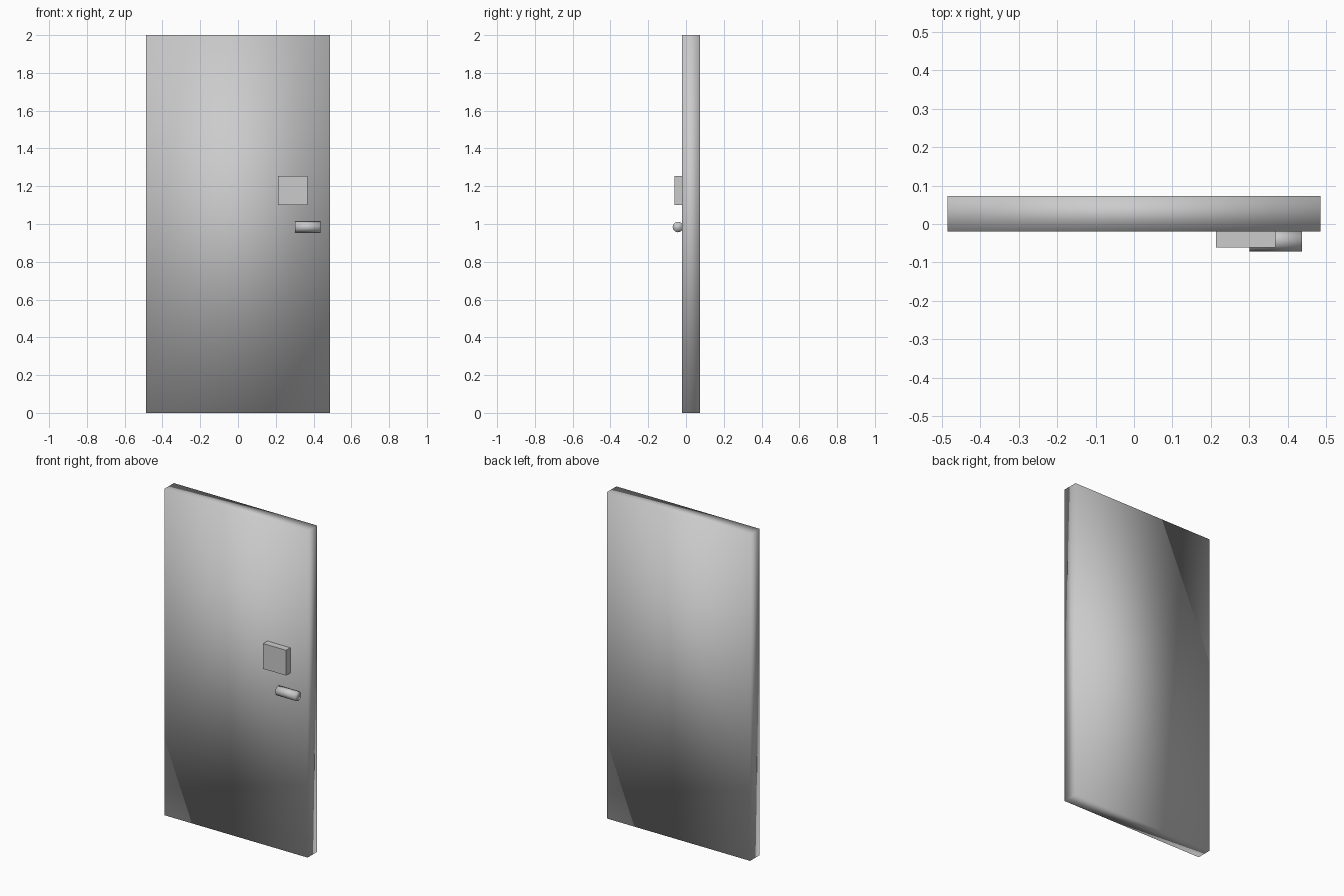
import bpy
from math import pi

cube = bpy.data.objects.get("Cube")
if cube:
    bpy.data.objects.remove(cube, do_unlink=True)


def make_material(name, color):
    mat = bpy.data.materials.new(name)
    mat.use_nodes = True
    mat.diffuse_color = color
    mat.node_tree.nodes["Principled BSDF"].inputs["Base Color"].default_value = color
    return mat


def finish(name, mat, smooth):
    """Name and colour the active primitive, and set its shading."""
    obj = bpy.context.object
    obj.name = name
    obj.data.materials.append(mat)
    bpy.ops.object.transform_apply(location=False, rotation=True, scale=True)
    if smooth:
        bpy.ops.object.shade_smooth()
    return obj


def box(name, low, high, mat, smooth=False):
    """Box between two opposite corners."""
    center = [(a + b) / 2 for a, b in zip(low, high)]
    bpy.ops.mesh.primitive_cube_add(size=1, location=center)
    bpy.context.object.scale = [b - a for a, b in zip(low, high)]
    return finish(name, mat, smooth)


gray = make_material("light gray", (0.6, 0.6, 0.6, 1))

# Door slab, softly shaded across its edges
box("door_slab", (-0.486, -0.02, 0), (0.486, 0.073, 2), gray, smooth=True)

# Square lock box above the handle
box("lock_box", (0.213, -0.061, 1.10), (0.369, -0.02, 1.255), gray)

# Horizontal handle bar
bpy.ops.mesh.primitive_cylinder_add(
    vertices=12, radius=0.028, depth=0.136,
    location=(0.369, -0.043, 0.984), rotation=(0, pi / 2, 0))
finish("handle_bar", gray, smooth=True)
